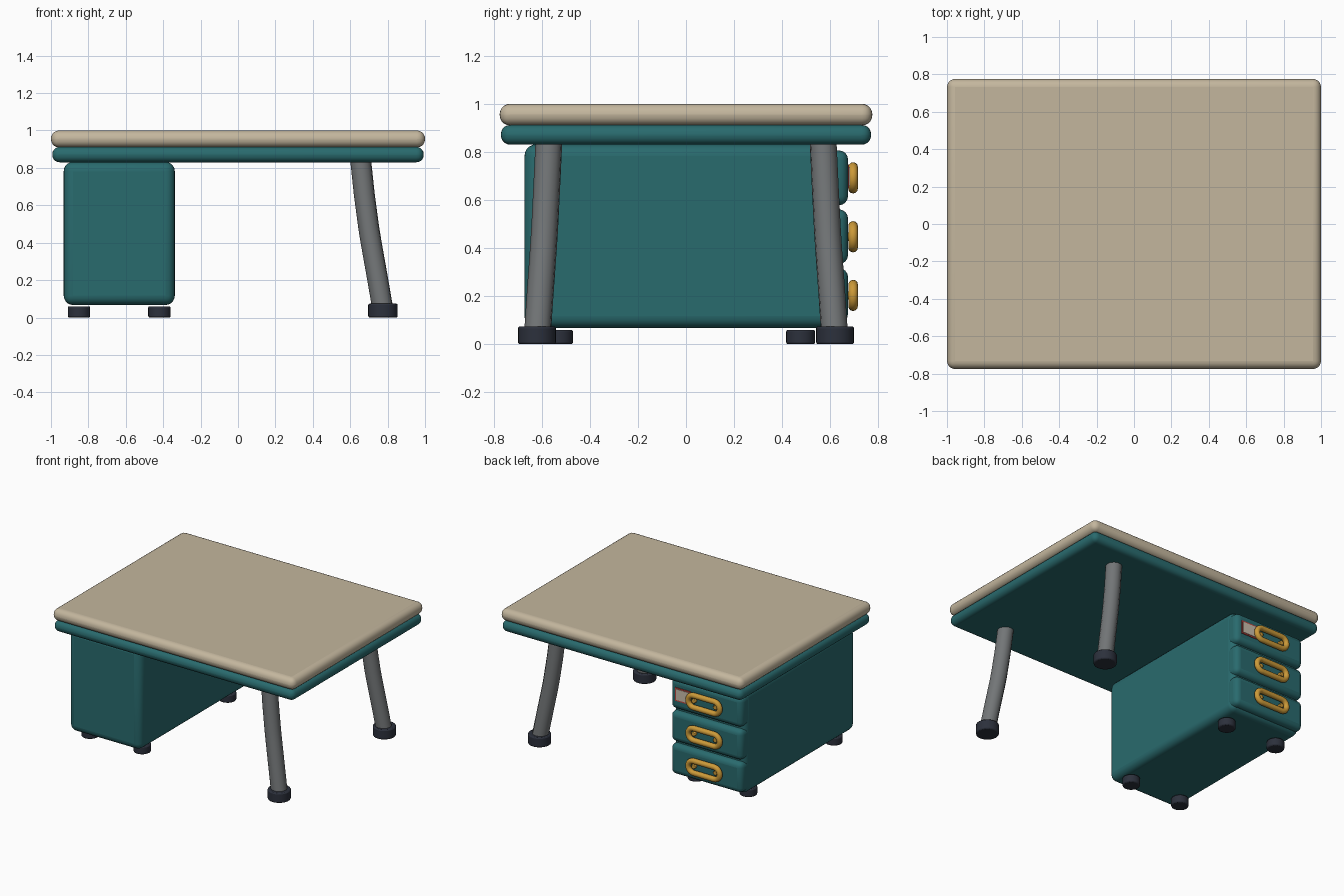
import bpy, math

if "Cube" in bpy.data.objects:
    bpy.data.objects.remove(bpy.data.objects["Cube"])

def material(name, rgb):
    m = bpy.data.materials.new(name)
    m.diffuse_color = (*rgb, 1)
    m.use_nodes = True
    m.node_tree.nodes["Principled BSDF"].inputs["Base Color"].default_value = m.diffuse_color
    return m

TAN = material("tan_top", (0.55, 0.47, 0.34))
TEAL = material("teal_paint", (0.022, 0.145, 0.155))
STEEL = material("grey_steel", (0.17, 0.18, 0.185))
RUBBER = material("dark_rubber", (0.025, 0.03, 0.045))
GOLD = material("gold_metal", (0.6, 0.32, 0.04))
RED = material("red_frame", (0.5, 0.06, 0.05))
PAPER = material("paper", (0.6, 0.52, 0.42))

def finish(ob, name, mat, bevel=0, segments=4):
    ob.name = name
    ob.data.materials.append(mat)
    bpy.ops.object.select_all(action='DESELECT')
    ob.select_set(True)
    bpy.context.view_layer.objects.active = ob
    if bevel:
        b = ob.modifiers.new("bevel", 'BEVEL')
        b.width, b.segments = bevel, segments
        b.limit_method = 'ANGLE'
    if ob.type == 'MESH':
        bpy.ops.object.shade_smooth_by_angle(angle=math.radians(40))
    return ob

def box(name, x, y, z, mat, bevel=0, segments=4):
    """Box from (min, max) ranges."""
    bpy.ops.mesh.primitive_cube_add(size=1, location=[sum(r) / 2 for r in (x, y, z)])
    ob = bpy.context.object
    ob.scale = [r[1] - r[0] for r in (x, y, z)]
    bpy.ops.object.transform_apply(location=False, rotation=False, scale=True)
    return finish(ob, name, mat, bevel, segments)

def cylinder(name, loc, radius, depth, mat, bevel=0, rot=(0, 0, 0), sides=24):
    bpy.ops.mesh.primitive_cylinder_add(vertices=sides, radius=radius, depth=depth,
                                        location=loc, rotation=rot)
    return finish(bpy.context.object, name, mat, bevel, 2)

def tube(name, points, radius, mat, cyclic=False):
    cu = bpy.data.curves.new(name, 'CURVE')
    cu.dimensions = '3D'
    cu.bevel_depth, cu.bevel_resolution = radius, 4
    cu.use_fill_caps = not cyclic
    s = cu.splines.new('POLY')
    s.points.add(len(points) - 1)
    for p, co in zip(s.points, points):
        p.co = (*co, 1)
    s.use_cyclic_u = cyclic
    s.use_smooth = True
    ob = bpy.data.objects.new(name, cu)
    bpy.context.collection.objects.link(ob)
    return finish(ob, name, mat)

# Tabletop slab and the painted apron under it
box("tabletop", (-1, 1), (-0.775, 0.775), (0.91, 1.0), TAN, 0.043, 5)
box("apron", (-0.993, 0.993), (-0.77, 0.77), (0.83, 0.912), TEAL, 0.039, 5)

# Drawer cabinet
CX = -0.635
box("cabinet", (-0.932, -0.338), (-0.672, 0.635), (0.067, 0.832), TEAL, 0.05, 5)
for i, x in enumerate((-0.85, -0.42)):
    for j, y in enumerate((-0.53, 0.477)):
        cylinder(f"cabinet_foot_{i}{j}", (x, y, 0.03), 0.06, 0.06, RUBBER, 0.008)

# Drawers, each with an oval ring handle and two bolts
for i, zc in enumerate((0.692, 0.447, 0.203)):
    box(f"drawer_{i}", (-0.93, -0.34), (0.56, 0.674), (zc - 0.114, zc + 0.114), TEAL, 0.038)
    ring = []
    for k in range(24):
        a = math.radians(-90 + 180 * (k % 12) / 11)
        side = 1 if k < 12 else -1
        ring.append((CX + side * (0.085 + 0.045 * math.cos(a)), 0.695,
                     zc + side * 0.045 * math.sin(a)))
    tube(f"handle_{i}", ring, 0.02, GOLD, True)
    for s in (-1, 1):
        cylinder(f"handle_bolt_{i}_{s}", (CX + s * 0.09, 0.68, zc), 0.017, 0.03, GOLD, 0.004,
                 (math.pi / 2, 0, 0), 16)

# Blank label plate on the top drawer
box("label_frame", (-0.515, -0.385), (0.665, 0.679), (0.648, 0.748), RED)
box("label_paper", (-0.505, -0.395), (0.67, 0.682), (0.658, 0.738), PAPER)

# Two splayed, gently bent legs with rubber feet
path = [(0.655, 0.57, 0.85), (0.675, 0.579, 0.66), (0.699, 0.588, 0.48),
        (0.712, 0.593, 0.40), (0.744, 0.606, 0.22), (0.775, 0.618, 0.04)]
for s, side in ((-1, "front"), (1, "back")):
    tube(f"{side}_leg", [(x, s * y, z) for x, y, z in path], 0.056, STEEL)
    cylinder(f"{side}_leg_foot", (0.775, s * 0.62, 0.037), 0.079, 0.074, RUBBER, 0.008)
